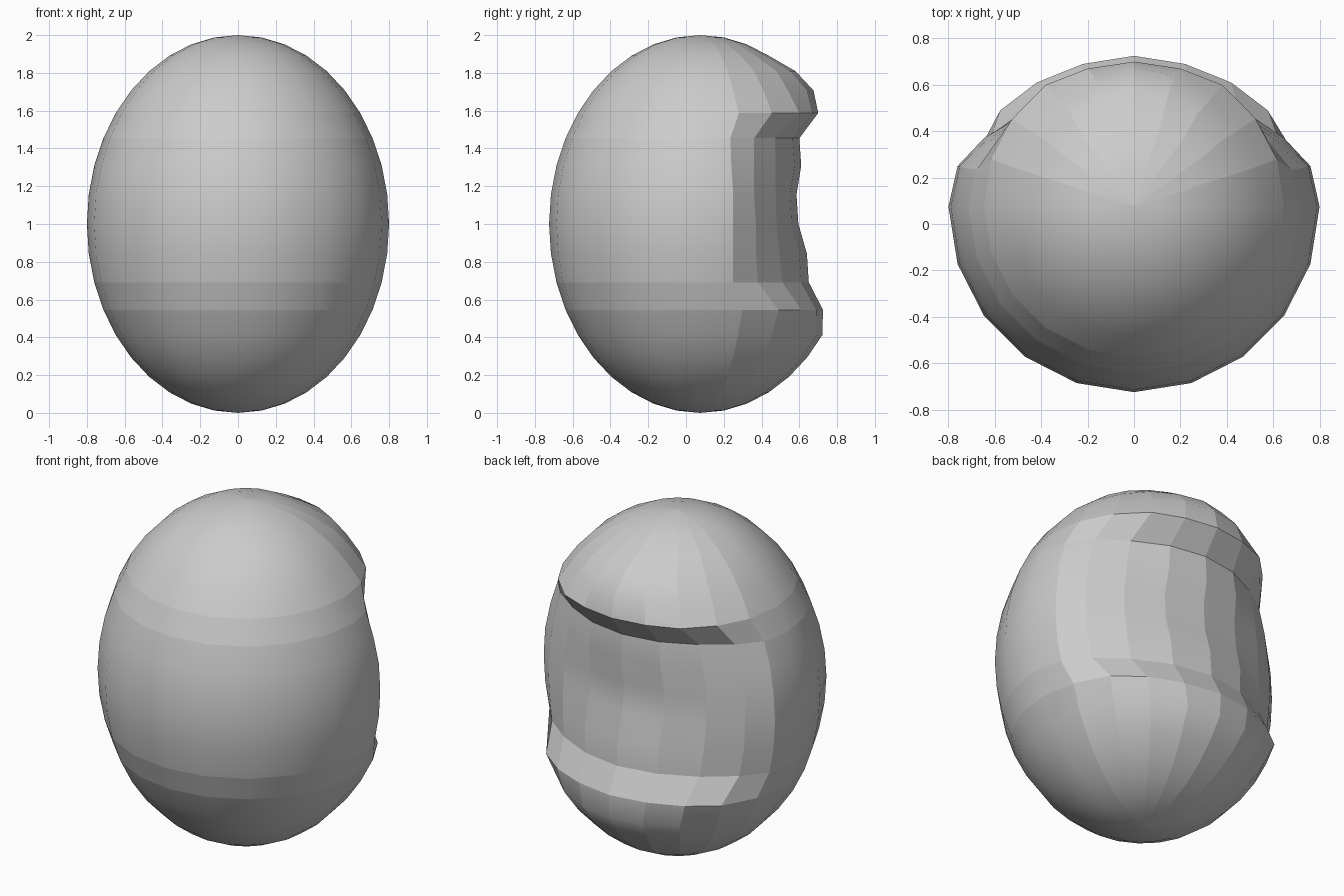
import bpy, bmesh
from math import asin, acos, degrees, hypot

if "Cube" in bpy.data.objects:
    bpy.data.objects.remove(bpy.data.objects["Cube"])

# depth (y) of the recessed back: ring number -> columns at 18, 36, 54, 72, 90 degrees
BACK = {
    6: (.22, .36, .48, .55, .58),
    5: (.25, .41, .54, .64, .675),
    4: (.28, .455, .60, .67, .70),
    3: (.235, .36, .47, .565, .60),
    2: (.24, .36, .475, .575, .61),
    1: (.25, .36, .475, .55, .585),
    0: (.25, .37, .48, .56, .595),
    -1: (.25, .37, .495, .60, .64),
    -2: (.25, .38, .51, .61, .65),
    -3: (.30, .49, .61, .69, .725),
}
CENTRE_Y = 0.075
RADIUS = 0.8

# egg body: 20 x 20 sphere
bm = bmesh.new()
bmesh.ops.create_uvsphere(bm, u_segments=20, v_segments=20, radius=1)
ring, back = {}, {}
for v in bm.verts:
    x, y, z = v.co
    k = round(degrees(asin(max(-1, min(1, z)))) / 9)
    r = hypot(x, y)
    col = 0
    if r > 1e-4 and y > 0.01:
        a = degrees(acos(max(-1, min(1, abs(x) / r))))
        col = round(a / 18)
    ring[v], back[v] = k, col
    ny = CENTRE_Y + RADIUS * y
    # pressed-in back
    if col > 0 and k in BACK:
        ny = BACK[k][col - 1]
    v.co = (RADIUS * x, ny, 1 + z)

# smooth front, creased bands and faceted back
for f in bm.faces:
    f.smooth = True
for e in bm.edges:
    a, b = e.verts
    if ring[a] == ring[b]:
        e.smooth = ring[a] not in (-3, -2, 3, 4)
    elif max(back[a], back[b]) > 0:
        e.smooth = False

mesh = bpy.data.meshes.new("egg_head")
bm.to_mesh(mesh)
bm.free()
bpy.context.collection.objects.link(bpy.data.objects.new("egg_head", mesh))
